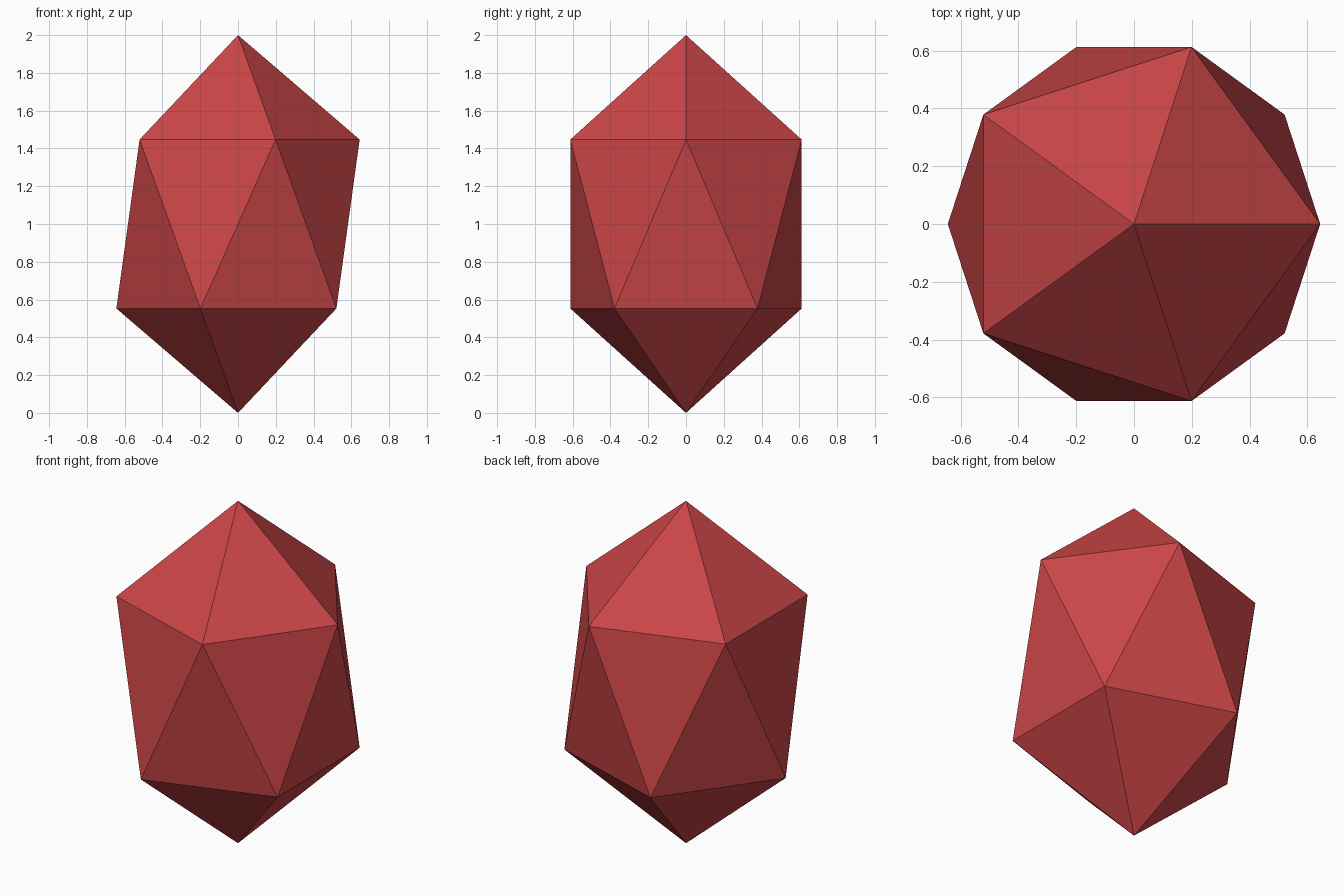
import bpy

if "Cube" in bpy.data.objects:
    bpy.data.objects.remove(bpy.data.objects["Cube"])

# Red gem material
red = bpy.data.materials.new("gem red")
red.diffuse_color = (0.6, 0.06, 0.063, 1.0)
red.use_nodes = True
red.node_tree.nodes["Principled BSDF"].inputs["Base Color"].default_value = red.diffuse_color

# Gem: a flat-faced icosahedron narrowed in x and y, standing on its lower point
bpy.ops.mesh.primitive_ico_sphere_add(subdivisions=1, radius=1.0, location=(0, 0, 1))
gem = bpy.context.object
gem.name = "gem"
gem.scale = (0.72, 0.72, 1.0)
bpy.ops.object.transform_apply(location=False, rotation=False, scale=True)
bpy.ops.object.shade_flat()
gem.data.materials.append(red)
